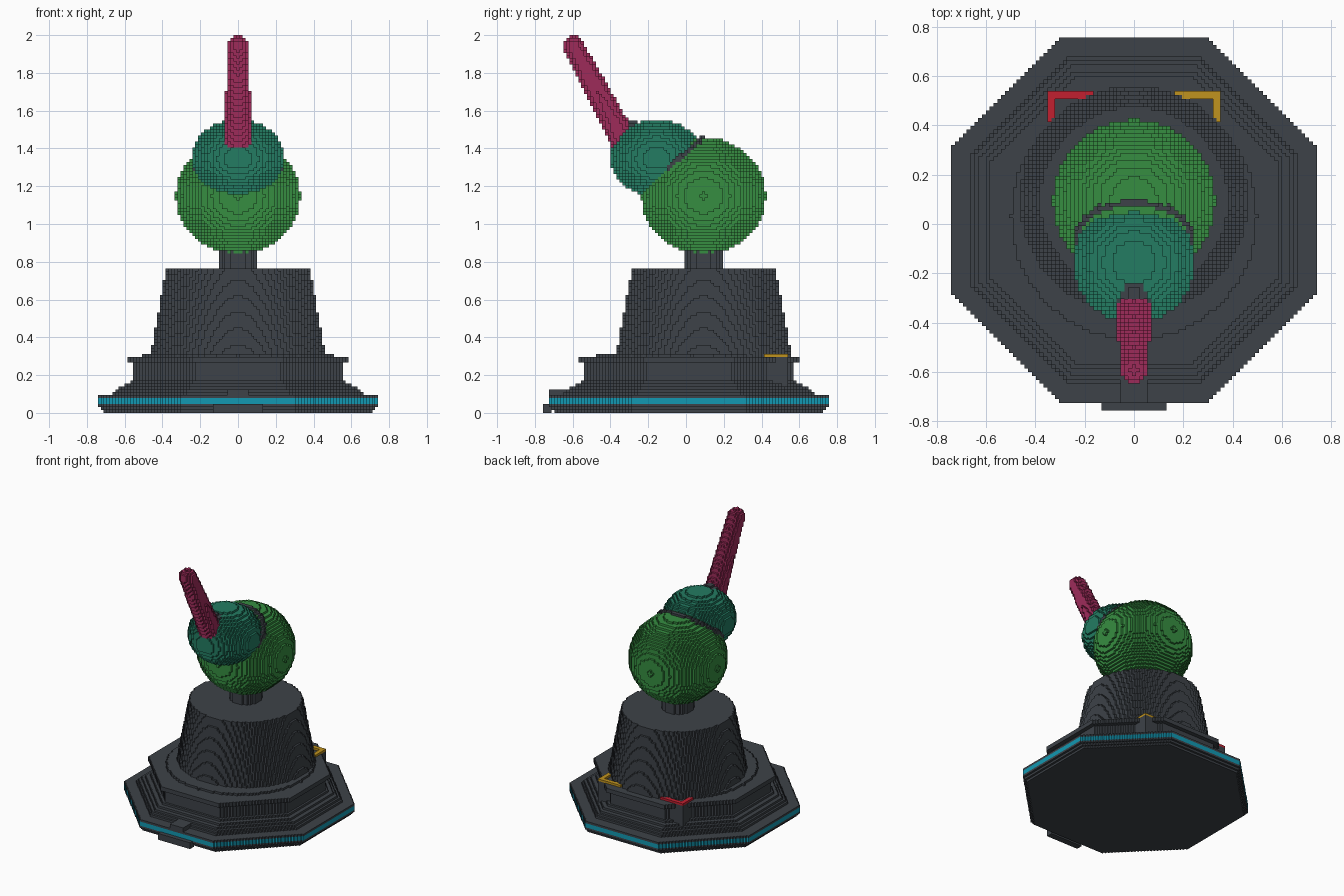
import bpy
import bmesh
import math
from mathutils import Vector

if "Cube" in bpy.data.objects:
    bpy.data.objects.remove(bpy.data.objects["Cube"], do_unlink=True)

UNIT = 1 / 64          # edge of one block
cells = {}             # block position -> part name
part_material = {}


def make_material(name, rgb):
    def linear(c):
        c /= 255
        return ((c + 0.055) / 1.055) ** 2.4
    colour = (*[linear(c) for c in rgb], 1)
    mat = bpy.data.materials.new(name)
    mat.use_nodes = True
    mat.diffuse_color = colour
    mat.node_tree.nodes["Principled BSDF"].inputs["Base Color"].default_value = colour
    return mat


grey = make_material("dark grey", (61, 66, 72))
green = make_material("green", (54, 141, 65))
teal = make_material("teal", (35, 124, 98))
magenta = make_material("magenta", (158, 43, 90))
cyan = make_material("cyan", (18, 152, 178))
gold = make_material("gold", (192, 147, 30))
red = make_material("red", (194, 32, 48))


def fill(part, mat, low, high, inside=lambda p: True):
    """Fill the blocks of a box that lie inside a shape; later parts win."""
    part_material[part] = mat
    for x in range(low[0], high[0] + 1):
        for y in range(low[1], high[1] + 1):
            for z in range(low[2], high[2] + 1):
                if inside((x, y, z)):
                    cells[x, y, z] = part


def octagon(part, mat, radius, z):
    def inside(p):
        x, y = abs(p[0]), abs(p[1] - 1)
        return max(x, y, (x + y) / math.sqrt(2) - 0.3) <= radius
    r = int(radius)
    fill(part, mat, (-r, 1 - r, z), (r, 1 + r, z), inside)


def cone(part, mat, y, z0, z1, r0, r1):
    def inside(p):
        r = r0 + (r1 - r0) * (p[2] - z0) / max(z1 - z0, 1)
        return math.hypot(p[0], p[1] - y) <= r
    r = int(max(r0, r1)) + 1
    fill(part, mat, (-r, y - r, z0), (r, y + r, z1), inside)


def ellipsoid(part, mat, y, z, r, rz):
    def inside(p):
        return (p[0] ** 2 + (p[1] - y) ** 2) / r ** 2 + ((p[2] - z) / rz) ** 2 <= 1
    n = int(r) + 2
    y0, z0 = round(y), round(z)
    fill(part, mat, (-n, y0 - n, z0 - n), (n, y0 + n, z0 + n), inside)


def collar(part, mat, centre, axis, r_side, r_up, half):
    c, a = Vector(centre), Vector(axis).normalized()
    up = a.cross(Vector((1, 0, 0)))

    def inside(p):
        d = Vector(p) - c
        return abs(d.dot(a)) <= half and (d.x / r_side) ** 2 + (d.dot(up) / r_up) ** 2 <= 1
    n = int(r_side) + 2
    fill(part, mat, [round(v) - n for v in c], [round(v) + n for v in c], inside)


def capsule(part, mat, start, end, r0, r1):
    a, b = Vector(start), Vector(end)
    ab = b - a

    def inside(p):
        t = min(1, max(0, (Vector(p) - a).dot(ab) / ab.length_squared))
        return (Vector(p) - a - ab * t).length <= r0 + (r1 - r0) * t
    n = int(max(r0, r1)) + 1
    fill(part, mat, [round(min(u, v)) - n for u, v in zip(a, b)],
         [round(max(u, v)) + n for u, v in zip(a, b)], inside)


# Octagonal base: rim, sloped shoulder, wall and ledge
profile = [45, 46] + [47] * 4 + [42, 41, 40, 38, 36] + [35] * 6 + [37] * 2
for z, radius in enumerate(profile):
    if z in (3, 4):
        octagon("rim_stripe", cyan, radius, z)
        octagon("base", grey, radius - 1, z)
    else:
        octagon("base", grey, radius, z)

# Front step on the rim
fill("front_step", grey, (-8, -48, 0), (8, -46, 2))
fill("front_step", grey, (-3, -46, 5), (3, -36, 7))

# Rear corner blocks with angle brackets on top
for side, name, mat in ((1, "left", gold), (-1, "right", red)):
    def box(part, m, x0, x1, y0, y1, z0, z1):
        a, b = sorted((side * x0, side * x1))
        fill(part, m, (a, y0, z0), (b, y1, z1))
    box(name + "_corner_block", grey, 12, 22, 27, 34, 8, 18)
    for row in (33, 34):
        box(name + "_bracket", mat, 46 - row - 1, 22, row, row, 19, 19)
    for column in (21, 22):
        box(name + "_bracket", mat, column, column, 49 - column, 34, 19, 19)

# Pedestal and neck
cone("pedestal_foot", grey, 2, 19, 19, 32, 32)
cone("pedestal", grey, 6, 19, 48, 29.7, 24.4)
cone("neck", grey, 6, 49, 58, 6.6, 6.6)

# Turret body, collar, head, barrel mount and barrel
collar("head_collar", grey, (0, -3.6, 84.1), (0, -0.654, 0.756), 15.6, 13.5, 1.2)
ellipsoid("head", teal, -10, 85.9, 15.7, 13)
ellipsoid("body", green, 6, 73, 21.05, 19.9)
ellipsoid("barrel_mount", grey, -18.5, 94, 4.4, 4.4)
capsule("barrel", magenta, (0, -21, 91.5), (0, -38, 123.7), 4.6, 3.5)

# Turn the exposed block sides of every part into a mesh
SIDES = []
for axis in range(3):
    for sign in (0, 1):
        u, v = (axis + 1) % 3, (axis + 2) % 3
        ring = []
        for a, b in ((0, 0), (1, 0), (1, 1), (0, 1)):
            corner = [0, 0, 0]
            corner[axis], corner[u], corner[v] = sign, a, b
            ring.append(corner)
        step = [0, 0, 0]
        step[axis] = 2 * sign - 1
        SIDES.append((step, ring if sign else ring[::-1]))

meshes = {part: (bmesh.new(), {}) for part in part_material}
for (x, y, z), part in cells.items():
    bm, verts = meshes[part]
    for step, ring in SIDES:
        if (x + step[0], y + step[1], z + step[2]) in cells:
            continue
        face = []
        for dx, dy, dz in ring:
            key = (x + dx, y + dy, z + dz)
            if key not in verts:
                verts[key] = bm.verts.new(((key[0] - 0.5) * UNIT, (key[1] - 0.5) * UNIT, key[2] * UNIT))
            face.append(verts[key])
        bm.faces.new(face)

for part, (bm, verts) in meshes.items():
    mesh = bpy.data.meshes.new(part)
    bm.to_mesh(mesh)
    bm.free()
    mesh.materials.append(part_material[part])
    bpy.context.scene.collection.objects.link(bpy.data.objects.new(part, mesh))
